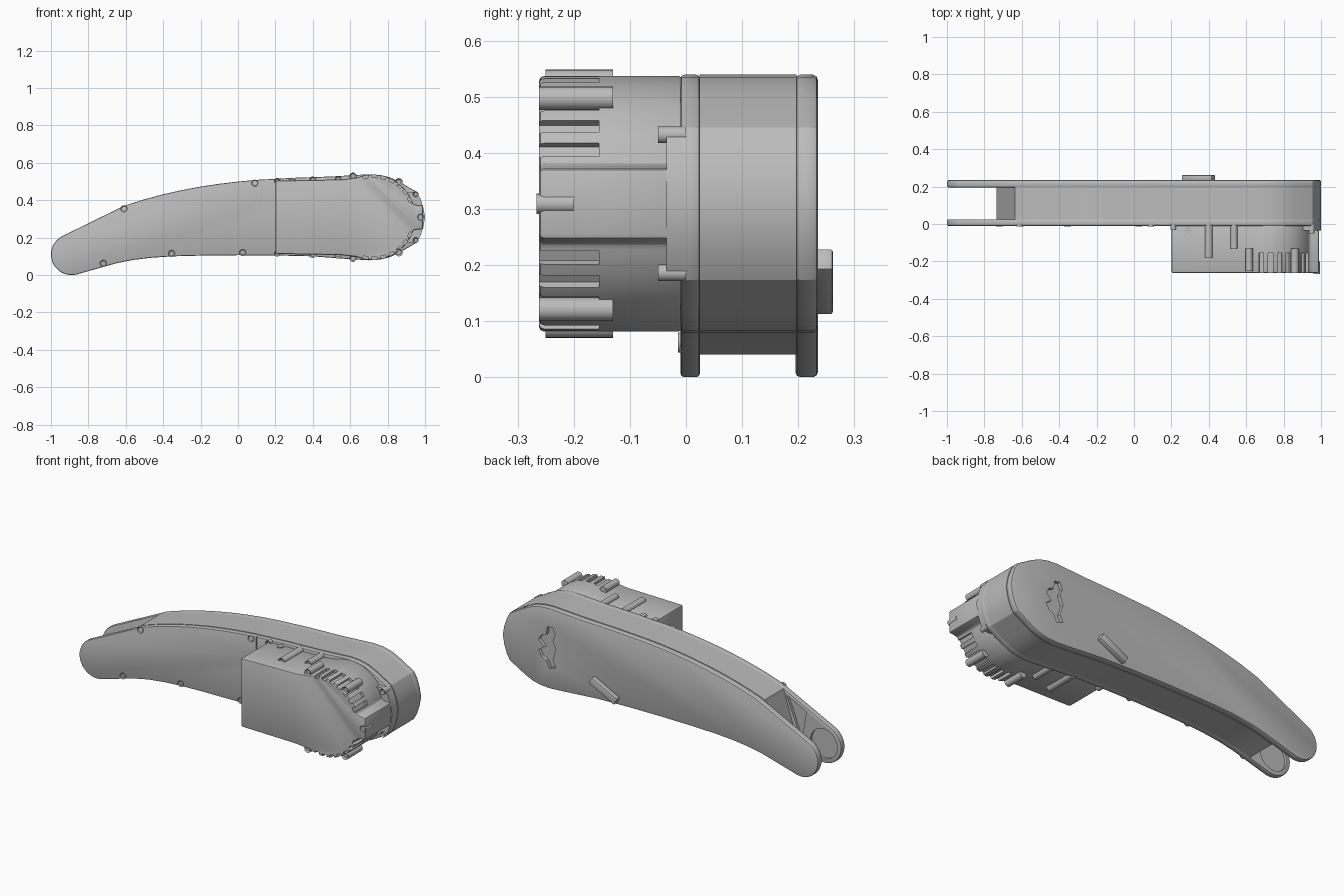
import bpy, bmesh, math
from mathutils import Matrix

cube = bpy.data.objects.get("Cube")
if cube:
    bpy.data.objects.remove(cube, do_unlink=True)

gray = bpy.data.materials.new("satin gray")
gray.use_nodes = True
COLOR = (0.5, 0.5, 0.5, 1)
gray.diffuse_color = COLOR
gray.node_tree.nodes["Principled BSDF"].inputs["Base Color"].default_value = COLOR
MID = 0.309                      # height of the motor axis
HUB = 0.72


def finish(name, bm, bevel=0):
    bmesh.ops.recalc_face_normals(bm, faces=bm.faces)
    mesh = bpy.data.meshes.new(name)
    bm.to_mesh(mesh)
    bm.free()
    ob = bpy.data.objects.new(name, mesh)
    bpy.context.collection.objects.link(ob)
    mesh.materials.append(gray)
    if bevel:
        mod = ob.modifiers.new("chamfer", "BEVEL")
        mod.width, mod.segments = bevel, 2
        mod.limit_method, mod.angle_limit = "ANGLE", math.radians(50)
        apply(ob, mod)
    return ob


def select(ob):
    bpy.ops.object.select_all(action="DESELECT")
    ob.select_set(True)
    bpy.context.view_layer.objects.active = ob


def apply(ob, mod):
    select(ob)
    bpy.ops.object.modifier_apply(modifier=mod.name)


def add_prism(bm, pts, y0, y1):
    face = bm.faces.new([bm.verts.new((x, y0, z)) for x, z in pts])
    out = bmesh.ops.extrude_face_region(bm, geom=[face])["geom"]
    bmesh.ops.translate(bm, vec=(0, y1 - y0, 0),
                        verts=[v for v in out if isinstance(v, bmesh.types.BMVert)])


def prism(name, pts, y0, y1, bevel=0):
    bm = bmesh.new()
    add_prism(bm, pts, y0, y1)
    return finish(name, bm, bevel)


def cut(ob, shapes):
    """Cut a list of (outline, y0, y1) prisms out of a part."""
    for pts, y0, y1 in shapes:
        cutter = prism("cutter", pts, y0, y1)
        cutter.hide_render = True
        mod = ob.modifiers.new("cut", "BOOLEAN")
        mod.operation, mod.solver, mod.object = "DIFFERENCE", "EXACT", cutter
        apply(ob, mod)
        bpy.data.objects.remove(cutter, do_unlink=True)


def arc(cx, cz, r, a0, a1, n):
    steps = [math.radians(a0 + (a1 - a0) * i / n) for i in range(n + 1)]
    return [(cx + r * math.cos(a), cz + r * math.sin(a)) for a in steps]


def circle(cx, cz, r, n=24):
    return arc(cx, cz, r, 0, 360 - 360 / n, n - 1)


def box(cx, cz, length, width, angle):
    c, s = math.cos(math.radians(angle)), math.sin(math.radians(angle))
    corners = [(-1, -1), (1, -1), (1, 1), (-1, 1)]
    return [(cx + (a * length * c - b * width * s) / 2,
             cz + (a * length * s + b * width * c) / 2) for a, b in corners]


def flip(pts):
    return [(x, 2 * MID - z) for x, z in reversed(pts)]


def screw(name, x, z, y0, y1, r=0.02):
    """Round boss with a socket sunk into its front end."""
    bm = bmesh.new()
    add_prism(bm, circle(x, z, r, 20), y0, y1)
    bm.normal_update()
    front = [f for f in bm.faces if f.calc_center_median().y < y0 + 1e-4]
    bmesh.ops.inset_region(bm, faces=front, thickness=r * 0.4)
    bmesh.ops.translate(bm, verts=front[0].verts, vec=(0, 0.008, 0))
    return finish(name, bm)


# Side outline of the arm
top = [(-0.61, 0.37), (-0.5, 0.405), (-0.4, 0.432), (-0.3, 0.454), (-0.2, 0.473),
       (-0.1, 0.488), (0, 0.5), (0.1, 0.509), (0.3, 0.52), (0.5, 0.527)]
nose = [(0.6, 0.533), (0.7, 0.539), (0.76, 0.535), (0.81, 0.523), (0.86, 0.5), (0.955, 0.445),
        (0.975, 0.41), (0.99, 0.365)]
nose = nose + [(1.0, MID)] + flip(nose)
bottom = [(0.4, 0.1), (0.2, 0.105), (0, 0.106), (-0.2, 0.104), (-0.35, 0.1),
          (-0.46, 0.093), (-0.56, 0.081), (-0.65, 0.063)]
tip = arc(-0.89, 0.11, 0.11, 285, 115, 24)
outline = top + nose + bottom + tip
core = [(-0.635, 0.358)] + top + nose + bottom + [(-0.735, 0.04)]

# Two side plates with a solid core between them
front_plate = prism("front_plate", outline, -0.01, 0.025, 0.007)
back_plate = prism("back_plate", outline, 0.195, 0.235, 0.009)
prism("arm_core", core, 0.024, 0.197)

# Round and triangular pockets inside the fork
triangle = [(-0.655, 0.325), (-0.78, 0.265), (-0.75, 0.09)]
ring = circle(-0.89, 0.11, 0.085, 32)
cut(front_plate, [(ring, 0.01, 0.05), (triangle, 0.01, 0.05),
                  (box(0.125, 0.46, 0.006, 0.12, 0), -0.03, -0.003)])

# Lobed recess in the back plate
lobes = [(0.66, 0.21), (0.70, 0.195), (0.72, 0.235), (0.75, 0.25), (0.77, 0.285),
         (0.735, 0.31), (0.77, 0.345), (0.75, 0.375), (0.72, 0.385), (0.715, 0.43),
         (0.68, 0.435), (0.665, 0.40), (0.68, 0.36), (0.66, 0.31), (0.68, 0.25)]
cut(back_plate, [(lobes, 0.215, 0.26)])

# Slanted bar on the back
prism("back_bar", box(0.345, 0.17, 0.18, 0.042, 27), 0.23, 0.262, 0.005)

# Motor housing: box running into a drum, with a block on the end
upper = [(0.2, 0.505), (0.55, 0.511)] + arc(HUB, MID, 0.228, 112, 18, 28)
upper += [(0.96, 0.375), (0.99, 0.372)]
housing = prism("motor_housing", upper + flip(upper), -0.262, -0.005, 0.009)

# Cooling grooves around the drum
grooves = []
for i in range(7):
    a = 25 + i * 12.5
    rad = math.radians(a)
    slot = box(HUB + 0.229 * math.cos(rad), MID + 0.229 * math.sin(rad), 0.034, 0.026, a)
    grooves += [(slot, -0.3, -0.155), (flip(slot), -0.3, -0.155)]
cut(housing, grooves)

# Flange joining the housing to the arm
prism("end_flange", [p for p in nose if p[0] > 0.95] + [(0.8, 0.173), (0.8, 0.445)], -0.035, 0.0)

# Housing bosses, matched above and below the motor axis
bosses = [(0.21, 0.503, -0.03, 0.016), (0.4, 0.506, -0.18, 0.021), (0.535, 0.511, -0.13, 0.019),
          (0.615, 0.528, -0.25, 0.02), (0.86, 0.497, -0.262, 0.021), (0.95, 0.432, -0.05, 0.015)]
for i, (x, z, y, r) in enumerate(bosses):
    end = -0.13 if y < -0.2 else 0.0
    screw(f"upper_boss_{i}", x, z, y, end, r)
    screw(f"lower_boss_{i}", x, 2 * MID - z, y, end, r)
screw("end_boss", 0.977, MID, -0.266, -0.2, 0.018)

# Screws along the front plate
for i, (x, z) in enumerate([(0.09, 0.492), (-0.61, 0.355), (-0.72, 0.062),
                            (-0.355, 0.115), (0.025, 0.12)]):
    screw(f"plate_screw_{i}", x, z, -0.014, 0.0, 0.018)

# Vent hole rim on top of the housing
bm = bmesh.new()
bmesh.ops.create_cone(bm, cap_ends=True, segments=20, radius1=0.018, radius2=0.018, depth=0.008,
                      matrix=Matrix.Translation((0.29, -0.03, 0.508)))
finish("vent_rim", bm)

for ob in list(bpy.context.collection.objects):
    if ob.type == "MESH" and gray.name in ob.data.materials:
        select(ob)
        bpy.ops.object.shade_smooth_by_angle(angle=math.radians(25))
